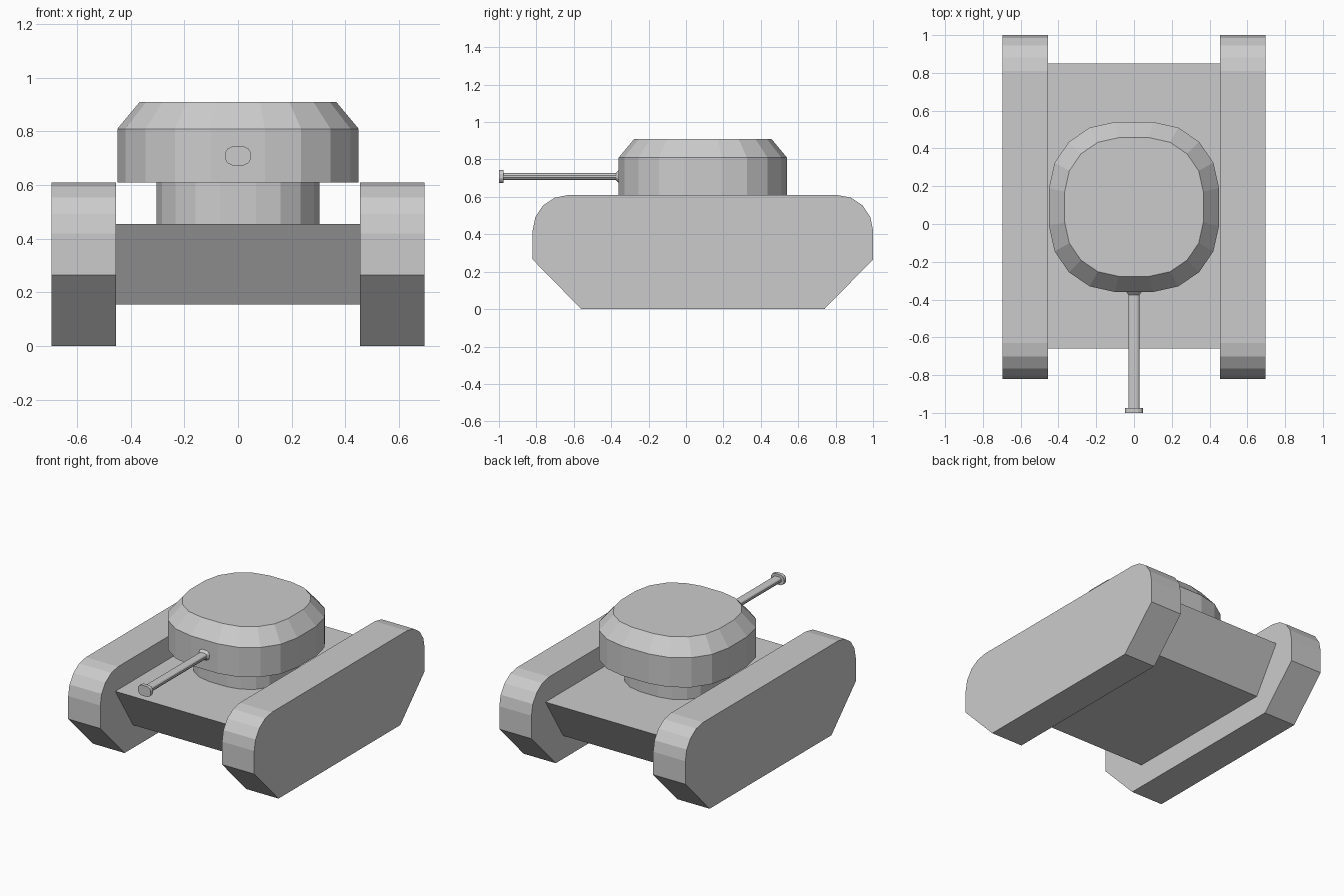
import bpy, bmesh
from math import sin, cos, pi

if "Cube" in bpy.data.objects:
    bpy.data.objects.remove(bpy.data.objects["Cube"])

TURRET_Y = 0.09


def loft(name, rings):
    """Skin a closed solid through equally sized rings of 3D points."""
    bm = bmesh.new()
    loops = [[bm.verts.new(p) for p in ring] for ring in rings]
    for a, b in zip(loops, loops[1:]):
        n = len(a)
        for i in range(n):
            j = (i + 1) % n
            bm.faces.new((a[i], a[j], b[j], b[i]))
    bm.faces.new(loops[0][::-1])
    bm.faces.new(loops[-1])
    bmesh.ops.recalc_face_normals(bm, faces=bm.faces)
    mesh = bpy.data.meshes.new(name)
    bm.to_mesh(mesh)
    bm.free()
    obj = bpy.data.objects.new(name, mesh)
    bpy.context.collection.objects.link(obj)
    return obj


def extrude_x(name, profile, x0, x1):
    return loft(name, [[(x, y, z) for y, z in profile] for x in (x0, x1)])


def four_way(quadrant):
    """Mirror a quarter outline (+x,+y) into a full closed outline."""
    q = quadrant
    return (q + [(x, -y) for x, y in q[::-1]]
            + [(-x, -y) for x, y in q] + [(-x, y) for x, y in q[::-1]])


# Tracks: rounded upper corners, sloped lower corners
R = 0.19
arc = [i * pi / 8 for i in range(5)]
track_profile = [(-0.56, 0), (0.74, 0), (1.0, 0.265)]
track_profile += [(1.0 - R + R * cos(a), 0.61 - R + R * sin(a)) for a in arc]
track_profile += [(-0.82 + R - R * cos(a), 0.61 - R + R * sin(a)) for a in arc[::-1]]
track_profile += [(-0.82, 0.265)]
for side, s in (("left", -1), ("right", 1)):
    extrude_x(side + "_track", track_profile, s * 0.455, s * 0.695)

# Hull: tapers inward toward the belly at both ends
extrude_x("hull", [(-0.47, 0.155), (0.66, 0.155), (0.85, 0.455), (-0.66, 0.455)],
          -0.456, 0.456)

# Turret: rounded-square 20-sided outline
outline = four_way([(0.1, 0.45), (0.235, 0.42), (0.345, 0.345),
                    (0.42, 0.235), (0.45, 0.1)])


def turret_ring(scale, z):
    return [(x * scale, y * scale + TURRET_Y, z) for x, y in outline]


loft("turret_neck", [turret_ring(0.675, 0.455), turret_ring(0.675, 0.61)])
loft("turret", [turret_ring(1, 0.61), turret_ring(1, 0.81), turret_ring(0.815, 0.91)])

# Gun: flared base, slim barrel, wider muzzle
section = four_way([(0.022, 0.035), (0.039, 0.027), (0.048, 0.012)])


def gun_ring(y, sx, sz):
    return [(x * sx, y, 0.709 + z * sz) for x, z in section]


loft("gun_barrel", [gun_ring(y, sx, sz) for y, sx, sz in (
    (-0.35, 0.85, 1.0), (-0.36, 0.82, 0.95), (-0.375, 0.62, 0.53),
    (-0.975, 0.62, 0.53), (-0.975, 1, 1), (-1.0, 1, 1))])
